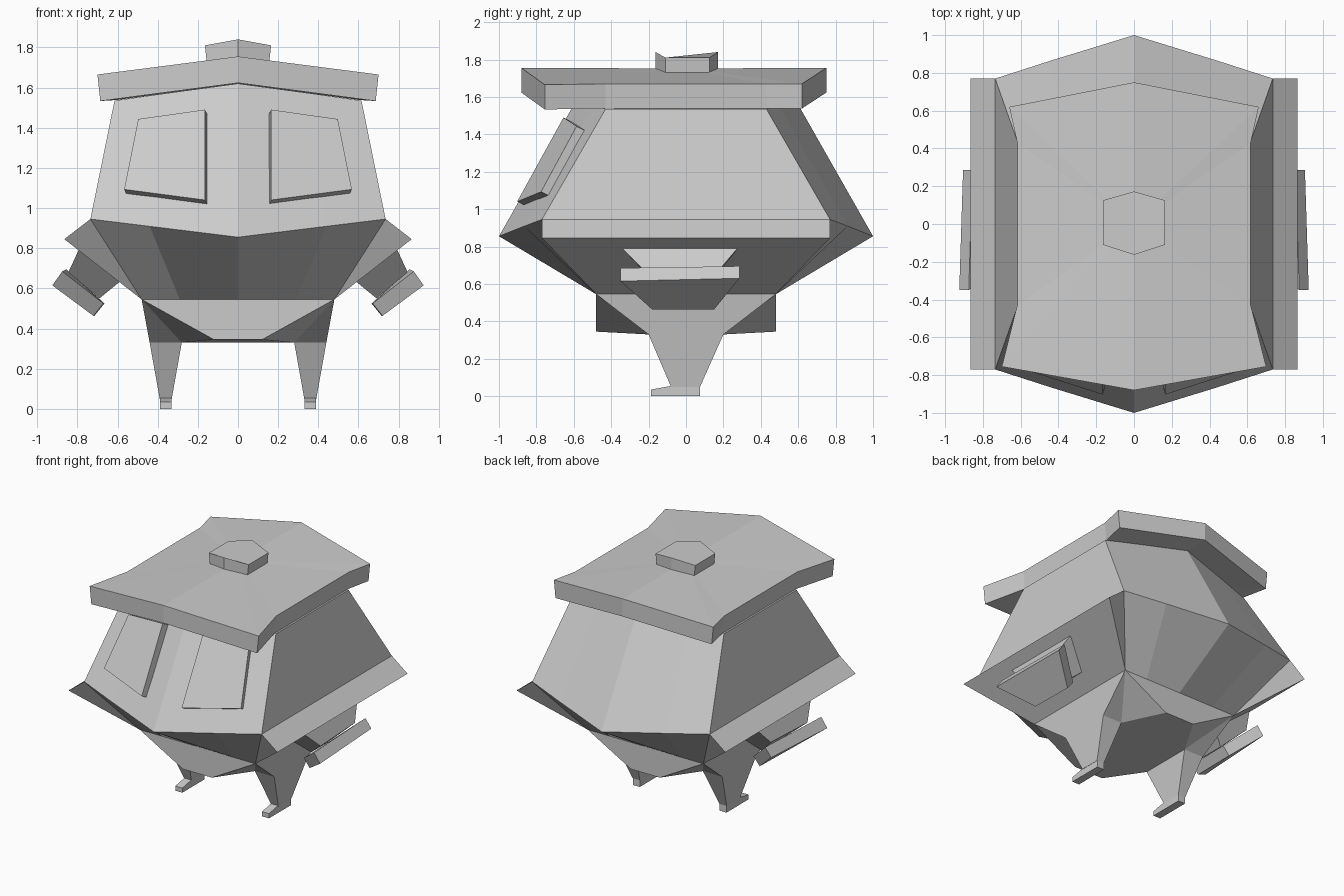
import bpy, bmesh
from mathutils import Vector

if "Cube" in bpy.data.objects:
    bpy.data.objects.remove(bpy.data.objects["Cube"])

grey = bpy.data.materials.new("warm_grey_panel")
grey.diffuse_color = (0.6, 0.6, 0.6, 1)
grey.use_nodes = True
grey.node_tree.nodes["Principled BSDF"].inputs["Base Color"].default_value = grey.diffuse_color


def loft(name, rings, mirror=False):
    """Skin equal-length rings, cap both ends, merge repeated points."""
    bm = bmesh.new()
    loops = [[bm.verts.new(p) for p in ring] for ring in rings]
    n = len(loops[0])
    for a, b in zip(loops, loops[1:]):
        for i in range(n):
            j = (i + 1) % n
            bm.faces.new((a[i], a[j], b[j], b[i]))
    bm.faces.new(loops[0][::-1])
    bm.faces.new(loops[-1])
    bmesh.ops.remove_doubles(bm, verts=bm.verts[:], dist=1e-4)
    bmesh.ops.recalc_face_normals(bm, faces=bm.faces[:])
    mesh = bpy.data.meshes.new(name)
    bm.to_mesh(mesh)
    bm.free()
    mesh.materials.append(grey)
    obj = bpy.data.objects.new(name, mesh)
    bpy.context.collection.objects.link(obj)
    if mirror:
        obj.modifiers.new("mirror", 'MIRROR')
    return obj


def full(half):
    """Close a right-hand outline (front centre to back centre) across x."""
    return half + [(-x, y, z) for x, y, z in half[-2:0:-1]]


def both(quarter):
    """Close a front-right outline across y, then x."""
    return full(quarter + [(x, -y, z) for x, y, z in quarter[::-1]])


# Cabin, side flanges and belly
nose, cheek, corner = (0, -1, .855), (.44, -.865, .909), (.735, -.77, .945)
low = (.48, -.48, .545)
loft("cabin_body", [both(q) for q in (
    [(0, -.565, 1.62), (.37, -.485, 1.57)] + [(.615, -.43, 1.535)] * 3,
    [nose, cheek, corner, corner, corner],
    [nose, cheek, corner] + [(.865, -.77, .845)] * 2,
    [(0, -.48, .545), (.29, -.48, .545), low, low, low],
    [(0, -.48, .345), (.06, -.48, .345), (.12, -.48, .345),
     (.28, -.2, .33), (.44, -.2, .33)],
)])

# Overhanging roof slab
roof_top = [(0, -.88, 1.755), (.7, -.755, 1.665), (.618, -.43, 1.67),
            (.618, .43, 1.67), (.66, .62, 1.67), (0, .75, 1.755)]
roof_low = [(x * .98, y, z - .132) for x, y, z in roof_top]
loft("roof", [[(0, 0, 1.62)] * 10, full(roof_low), full(roof_top),
              [(0, 0, 1.752)] * 10])

# Roof hatch
hatch = [(0, -.163, 1.84), (.165, -.11, 1.81), (.165, .125, 1.81), (0, .172, 1.84)]
loft("roof_hatch", [full([(x * .93, y, z - .1) for x, y, z in hatch]), full(hatch)])

# Raised windscreen panels
pane = [Vector(p) for p in ((.165, -.655, 1.49), (.497, -.585, 1.443),
                            (.567, -.775, 1.093), (.165, -.903, 1.04))]
inward = Vector((-.015, .06, -.03))
loft("window_panel", [pane, [p + inward for p in pane]], True)

# Side engine necks and pads
loft("engine_neck", [
    [(.78, -.37, .82), (.78, .30, .82), (.58, .16, .64), (.58, -.20, .64)],
    [(.845, -.23, .68), (.835, .19, .69), (.69, .09, .55), (.69, -.12, .55)],
], True)
loft("engine_pad", [
    [(.875, -.35, .685), (.855, .285, .695), (.665, .15, .525), (.67, -.18, .525)],
    [(.925, -.35, .615), (.905, .285, .63), (.715, .15, .463), (.72, -.18, .463)],
], True)

# Tapered legs


def box_ring(x0, x1, y0, y1, z):
    return [(x0, y0, z), (x1, y0, z), (x1, y1, z), (x0, y1, z)]


loft("leg", [box_ring(.28, .44, -.2, .2, .33),
             box_ring(.33, .39, -.08, .075, .05)], True)

# Feet with forward toes
profile = [(-.187, 0), (.075, 0), (.075, .055), (-.08, .055), (-.187, .035)]
loft("foot", [[(x, y, z) for y, z in profile] for x in (.33, .388)], True)
